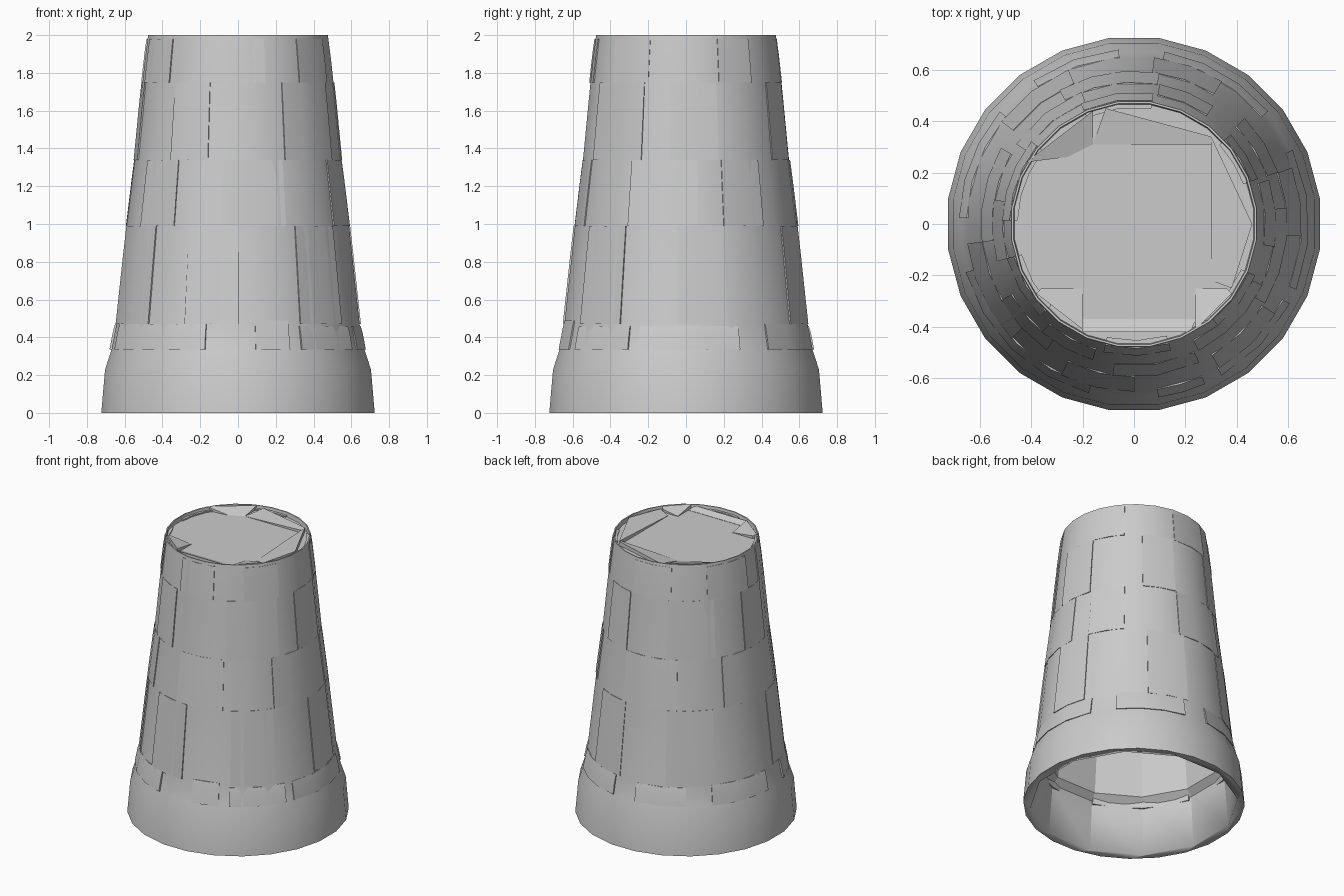
import bpy, bmesh
from math import sin, cos, pi, radians
import random

if "Cube" in bpy.data.objects:
    bpy.data.objects.remove(bpy.data.objects["Cube"])

random.seed(4)
N = 24
# outer silhouette (radius, height)
OUTER = [(.73, 0), (.71, .23), (.675, .335), (.65, .465), (.592, 1.0),
         (.55, 1.34), (.515, 1.7), (.498, 1.86), (.48, 2.0)]
BODY_TOP = 1.97


def radius_at(z):
    for (r0, z0), (r1, z1) in zip(OUTER, OUTER[1:]):
        if z <= z1:
            return r0 + (r1 - r0) * (z - z0) / (z1 - z0)
    return OUTER[-1][0]


def make(name, verts, faces, smooth=True):
    me = bpy.data.meshes.new(name)
    me.from_pydata(verts, [], faces)
    bm = bmesh.new()
    bm.from_mesh(me)
    bmesh.ops.recalc_face_normals(bm, faces=bm.faces)
    bm.to_mesh(me)
    bm.free()
    ob = bpy.data.objects.new(name, me)
    bpy.context.collection.objects.link(ob)
    if smooth:
        bpy.ops.object.select_all(action='DESELECT')
        ob.select_set(True)
        bpy.context.view_layer.objects.active = ob
        bpy.ops.object.shade_smooth_by_angle(angle=radians(20))
    return ob


def lathe(name, profile, n=N):
    """Revolve an open profile, capping both ends."""
    verts = [(r * cos(2 * pi * (i + .5) / n), r * sin(2 * pi * (i + .5) / n), z)
             for r, z in profile for i in range(n)]
    faces = [(k * n + i, k * n + (i + 1) % n, (k + 1) * n + (i + 1) % n, (k + 1) * n + i)
             for k in range(len(profile) - 1) for i in range(n)]
    faces.append(tuple(range(n)))
    faces.append(tuple(range((len(profile) - 1) * n, len(profile) * n)))
    return make(name, verts, faces)


def stone(name, a0, a1, z0, z1, out):
    """Thin curved slab hugging the wall, with a chamfered lower and upper edge."""
    steps = max(2, int((a1 - a0) / 12))
    rows = [(z0, -.03), (z0, out), (z0 * .3 + z1 * .7, out), (z1, 0.002), (z1, -.03)]
    verts, faces = [], []
    for i in range(steps + 1):
        a = radians(a0 + (a1 - a0) * i / steps)
        for z, o in rows:
            r = radius_at(z) + o
            verts.append((r * cos(a), r * sin(a), z))
    m = len(rows)
    for i in range(steps):
        for k in range(m):
            k2 = (k + 1) % m
            faces.append((i * m + k, i * m + k2, (i + 1) * m + k2, (i + 1) * m + k))
    faces += [tuple(range(m)), tuple(range(steps * m, steps * m + m))]
    return make(name, verts, faces)


# Hollow tapering tower, open underneath, with a slightly sunken roof
tower = lathe("tower_wall", OUTER + [(.472, 2.0), (.468, BODY_TOP)])

# Coarse twelve-sided hollow with an inward step above the base
hollow = lathe("hollow_cutter", [(.70, -.05), (.685, 0), (.655, .36), (.61, .40),
                                 (.56, .9), (.43, 1.9)], 12)
hollow.hide_render = True
hollow.hide_viewport = False
cut = tower.modifiers.new("hollow", 'BOOLEAN')
cut.operation = 'DIFFERENCE'
cut.object = hollow
cut.solver = 'EXACT'
bpy.context.view_layer.objects.active = tower
bpy.ops.object.modifier_apply(modifier=cut.name)
bpy.data.objects.remove(hollow, do_unlink=True)

# Base course: larger stones lapping over the plinth
for i, (a0, a1, z1) in enumerate([(196, 255, .47), (278, 294, .49), (300, 333, .46),
                                  (338, 385, .46), (40, 80, .47), (95, 125, .46),
                                  (140, 178, .47)]):
    stone(f"base_stone_{i}", a0, a1, .335, z1, .006)

# Upper courses: shallow stones with staggered joints
for c, (z0, z1) in enumerate([(.47, .99), (.99, 1.34), (1.34, 1.75), (1.75, 1.98)]):
    for i in range(6):
        a = i * 60 + c * 25 + random.uniform(-8, 8)
        stone(f"course_{c}_stone_{i}", a, a + random.uniform(22, 40), z0, z1, .003)


# Roof: broken slabs sloping down from the rim to the flat centre
def roof_slab(name, pts):
    n = len(pts)
    verts = list(pts) + [(x, y, BODY_TOP - .03) for x, y, z in pts]
    faces = [tuple(range(n)), tuple(range(n, 2 * n))]
    faces += [(i, (i + 1) % n, n + (i + 1) % n, n + i) for i in range(n)]
    make(name, verts, faces, False)


B = BODY_TOP
roof_slab("roof_slab_back", [(-.16, .31, B), (.30, .31, 1.99), (.30, .34, 2), (-.11, .45, 1.99)])
roof_slab("roof_slab_back_left", [(-.42, .24, 2), (-.26, .26, B), (-.16, .31, B), (-.16, .44, 2)])
roof_slab("roof_slab_right", [(.30, .34, 2), (.30, -.22, B + .002), (.38, -.25, 1.99),
                              (.46, 0, 2)])
for s, x in ((-1, .20), (1, .24)):
    roof_slab(f"roof_corner_{'left' if s < 0 else 'right'}",
              [(s * x, -.25, B + .002), (s * x, -.41, 2), (s * .38, -.27, 2), (s * .36, -.25, 1.99)])
roof_slab("roof_slab_front", [(-.20, -.37, B + .002), (.24, -.37, B + .002),
                              (.22, -.42, 1.99), (-.20, -.42, 1.99)])
